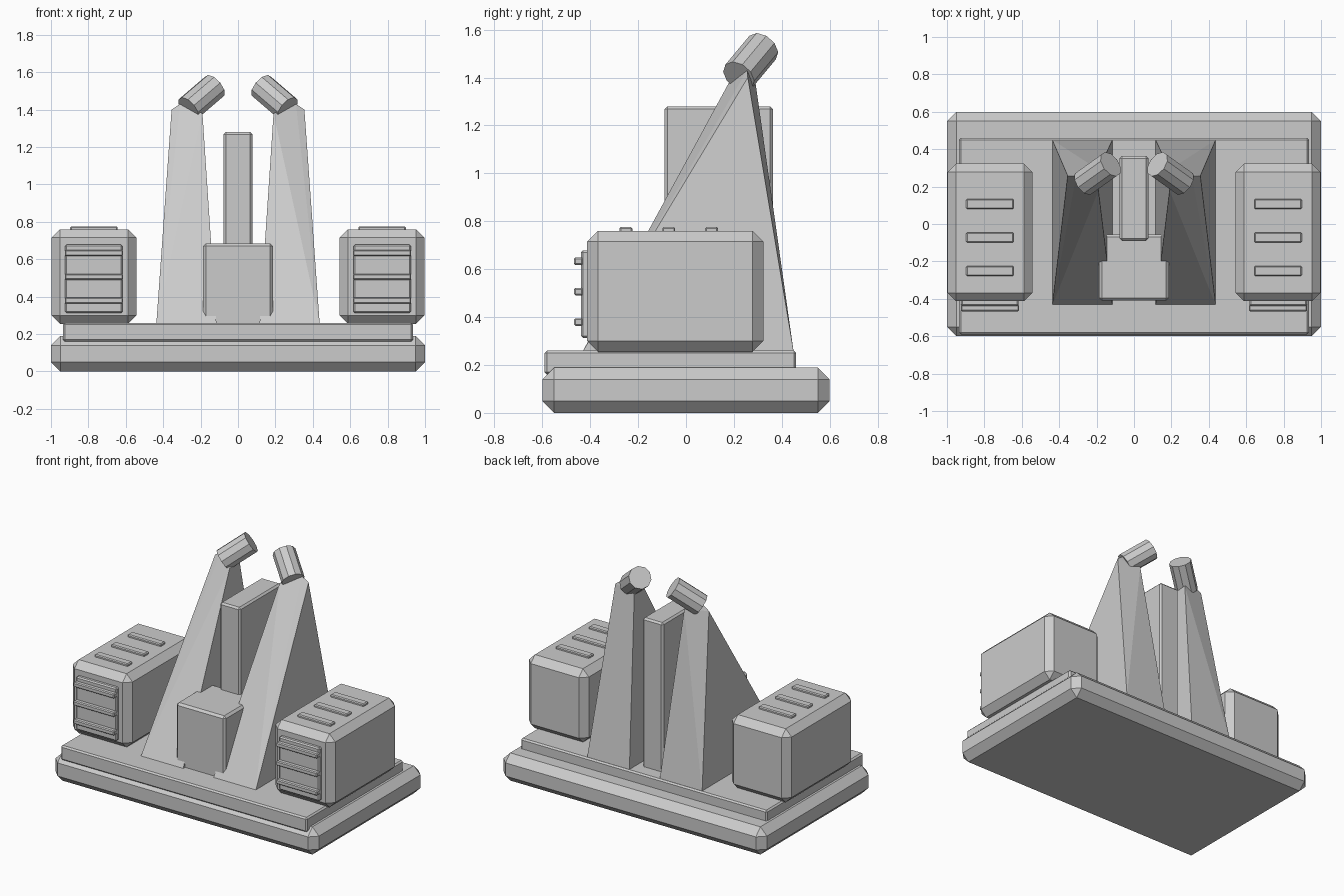
import bpy, bmesh
from mathutils import Vector

default = bpy.data.objects.get("Cube")
if default:
    bpy.data.objects.remove(default, do_unlink=True)

grey = bpy.data.materials.new("plain_grey")
grey.use_nodes = True
colour = (0.6, 0.6, 0.6, 1)
grey.diffuse_color = colour
grey.node_tree.nodes["Principled BSDF"].inputs["Base Color"].default_value = colour


def finish(name, bm):
    bmesh.ops.recalc_face_normals(bm, faces=bm.faces[:])
    mesh = bpy.data.meshes.new(name)
    bm.to_mesh(mesh)
    bm.free()
    mesh.materials.append(grey)
    obj = bpy.data.objects.new(name, mesh)
    bpy.context.collection.objects.link(obj)
    return obj


def box(name, low, high, bevel):
    """Chamfered box between two opposite corners."""
    low, high = Vector(low), Vector(high)
    bm = bmesh.new()
    bmesh.ops.create_cube(bm, size=1)
    for v in bm.verts:
        v.co = (low + high) / 2 + v.co * (high - low)
    bmesh.ops.bevel(bm, geom=bm.edges[:], offset=bevel, segments=1,
                    affect='EDGES', profile=0.5)
    return finish(name, bm)


def side_box(name, side, x, y, z, bevel):
    """Chamfered box on one side of the model."""
    xs = sorted(side * v for v in x)
    return box(name, (xs[0], y[0], z[0]), (xs[1], y[1], z[1]), bevel)


def fin(name, side):
    """Tall tapering support with an edge that narrows toward the outside."""
    points = [(x, y, 0.25) for x in (0.115, 0.437) for y in (-0.435, 0.45)]
    points += [(0.355, 0.258, 1.4), (0.31, 0.255, 1.43),
               (0.19, 0.18, 1.38), (0.19, 0.29, 1.38)]
    bm = bmesh.new()
    for x, y, z in points:
        bm.verts.new((side * x, y, z))
    bmesh.ops.convex_hull(bm, input=bm.verts[:])
    return finish(name, bm)


def barrel(name, start, end, radius):
    """Faceted cylinder between two points."""
    start, end = Vector(start), Vector(end)
    axis = end - start
    bm = bmesh.new()
    bmesh.ops.create_cone(bm, cap_ends=True, segments=10, radius1=radius,
                          radius2=radius, depth=axis.length)
    turn = axis.to_track_quat('Z', 'Y')
    for v in bm.verts:
        v.co = turn @ v.co + (start + end) / 2
    return finish(name, bm)


# Stepped base
box("base", (-1, -0.6, 0), (1, 0.6, 0.19), 0.05)
box("upper_plate", (-0.935, -0.59, 0.16), (0.935, 0.46, 0.26), 0.01)

# Central block and upright slab
box("centre_block", (-0.187, -0.41, 0.22), (0.187, -0.055, 0.685), 0.015)
box("centre_slab", (-0.077, -0.09, 0.22), (0.077, 0.363, 1.28), 0.012)

for label, side in (("left", 1), ("right", -1)):
    # Side housing with a front vent and raised strips
    side_box(label + "_housing", side, (0.543, 0.997), (-0.413, 0.323), (0.255, 0.76), 0.045)
    side_box(label + "_vent", side, (0.617, 0.924), (-0.438, -0.4), (0.313, 0.678), 0.008)
    for i in range(3):
        z = 0.633 - i * 0.127
        side_box(f"{label}_vent_bar_{i + 1}", side, (0.615, 0.926),
                 (-0.467, -0.43), (z - 0.016, z + 0.016), 0.006)
        y = 0.107 - i * 0.179
        side_box(f"{label}_top_strip_{i + 1}", side, (0.643, 0.897),
                 (y - 0.027, y + 0.027), (0.745, 0.776), 0.006)
    # Tall fin carrying an angled barrel
    fin(label + "_fin", side)
    barrel(label + "_barrel", (side * 0.265, 0.22, 1.405),
           (side * 0.125, 0.32, 1.525), 0.074)
